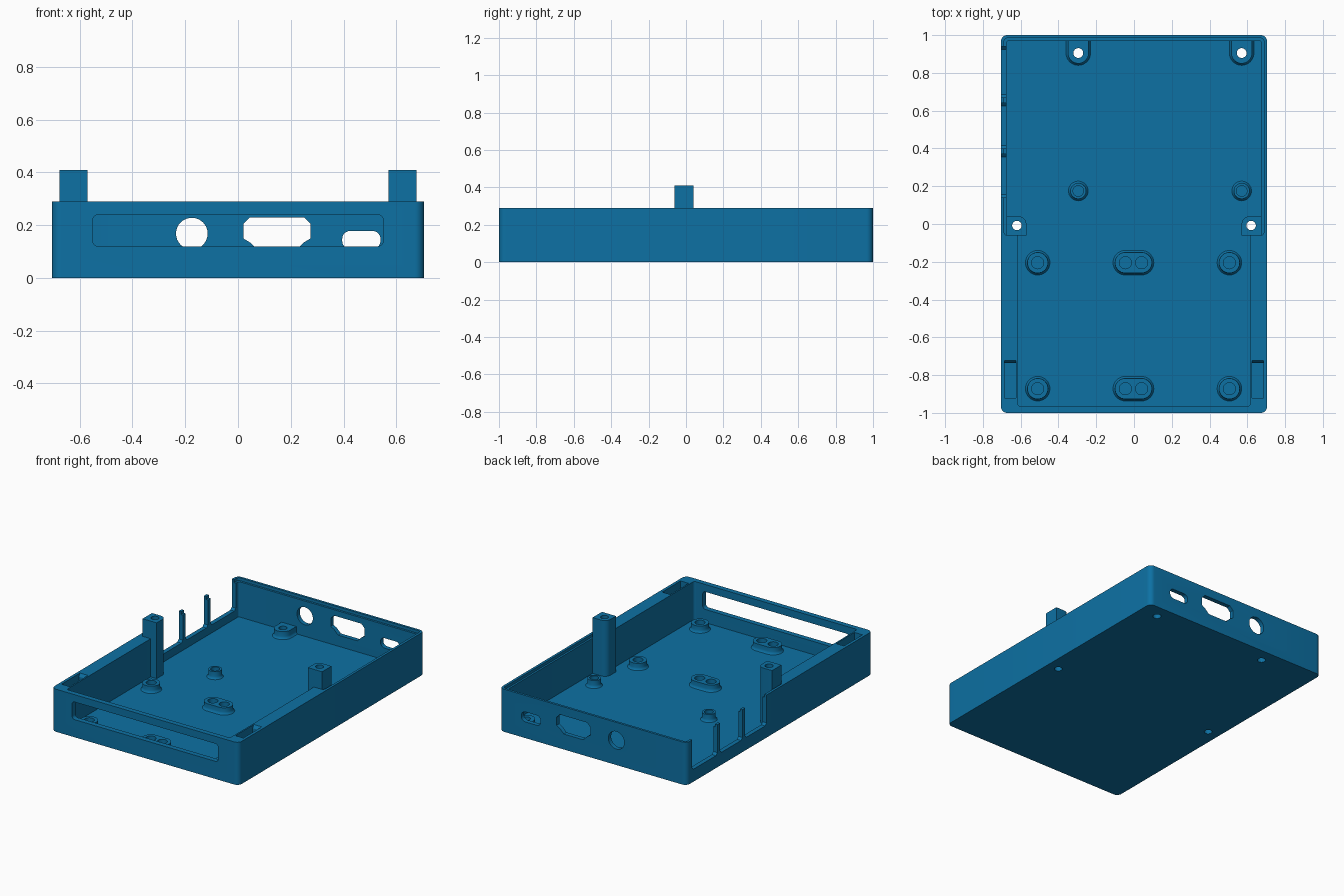
import bpy, bmesh, math
from mathutils import Vector

if "Cube" in bpy.data.objects:
    bpy.data.objects.remove(bpy.data.objects["Cube"])

blue = bpy.data.materials.new("enclosure blue")
blue.diffuse_color = (0.004, 0.165, 0.37, 1)
blue.use_nodes = True
blue.node_tree.nodes["Principled BSDF"].inputs["Base Color"].default_value = blue.diffuse_color

FLOOR, TOP = 0.03, 0.29


def rounded(x0, x1, y0, y1, r, seg=8):
    """Counter-clockwise rounded rectangle outline."""
    pts = []
    corners = [(x1 - r, y0 + r, -90), (x1 - r, y1 - r, 0),
               (x0 + r, y1 - r, 90), (x0 + r, y0 + r, 180)]
    for cx, cy, a0 in corners:
        for i in range(seg + 1):
            a = math.radians(a0 + 90 * i / seg)
            pts.append((cx + r * math.cos(a), cy + r * math.sin(a)))
    return clean(pts)


def clean(pts):
    out = []
    for p in pts:
        if not out or math.dist(p, out[-1]) > 1e-5:
            out.append(p)
    if math.dist(out[0], out[-1]) < 1e-5:
        out.pop()
    return out


def circle(x, y, r):
    return rounded(x - r, x + r, y - r, y + r, r)


def loft(name, rings):
    """Closed solid through matching rings of 3D points."""
    bm = bmesh.new()
    vs = [[bm.verts.new(p) for p in ring] for ring in rings]
    n = len(vs[0])
    for a, b in zip(vs, vs[1:]):
        for i in range(n):
            j = (i + 1) % n
            bm.faces.new((a[i], a[j], b[j], b[i]))
    bm.faces.new(vs[0][::-1])
    bm.faces.new(vs[-1])
    bmesh.ops.recalc_face_normals(bm, faces=bm.faces)
    me = bpy.data.meshes.new(name)
    bm.to_mesh(me)
    bm.free()
    me.materials.append(blue)
    ob = bpy.data.objects.new(name, me)
    bpy.context.collection.objects.link(ob)
    return ob


def prism(name, outline, a, b, axis="z"):
    place = {"z": lambda p, q, h: (p, q, h),
             "y": lambda p, q, h: (p, h, q),
             "x": lambda p, q, h: (h, p, q)}[axis]
    return loft(name, [[place(p, q, h) for p, q in outline] for h in (a, b)])


def boolean(target, other, op="DIFFERENCE"):
    mod = target.modifiers.new("bool", "BOOLEAN")
    mod.operation, mod.solver, mod.object = op, "EXACT", other
    bpy.context.view_layer.objects.active = target
    bpy.ops.object.modifier_apply(modifier=mod.name)
    bpy.data.objects.remove(other)


# Tray shell: thin walls at the back, thick side walls at the front
case = prism("case", rounded(-0.705, 0.705, -1, 1, 0.035), 0, TOP)
boolean(case, prism("front_cavity", rounded(-0.615, 0.615, -0.965, 0.1, 0.015), FLOOR, 0.5))
boolean(case, prism("back_cavity", rounded(-0.675, 0.675, -0.06, 0.97, 0.012), FLOOR, 0.5))
# Small lid step around the rear rim
boolean(case, prism("lid_step", rounded(-0.688, 0.688, -0.06, 0.984, 0.018), TOP - 0.02, 0.5))

# Front window
boolean(case, prism("window", rounded(-0.55, 0.55, 0.12, 0.24, 0.02), -1.1, -0.94, "y"))

# Rear connector openings
boolean(case, prism("round_port", circle(-0.175, 0.168, 0.06), 0.9, 1.1, "y"))
port = [(0.075, 0.105), (0.22, 0.105), (0.25, 0.135), (0.275, 0.15), (0.275, 0.205),
        (0.25, 0.23), (0.045, 0.23), (0.02, 0.205), (0.02, 0.15), (0.045, 0.135)]
boolean(case, prism("wide_port", port, 0.9, 1.1, "y"))
boolean(case, prism("small_port", rounded(0.395, 0.54, 0.11, 0.178, 0.03), 0.9, 1.1, "y"))

# Left side openings, leaving two slim fingers
for y0, y1 in ((0.14, 0.37), (0.40, 0.64), (0.67, 0.94)):
    z, c = 0.085, 0.015
    gap = [(y0 + c, z), (y1 - c, z), (y1, z + c), (y1, 0.5), (y0, 0.5), (y0, z + c)]
    boolean(case, prism("side_gap", gap, -0.8, -0.65, "x"))

# Latch pockets in the thick side walls, with a sloped rear end
pocket = [(-0.92, 0.21), (-0.735, 0.21), (-0.735, 0.27), (-0.715, 0.30), (-0.92, 0.30)]
for s in (-1, 1):
    xa, xb = sorted((s * 0.625, s * 0.685))
    boolean(case, prism("latch_pocket", pocket, xa, xb, "x"))


def standoff(name, x, y, r, half, top, hole, offsets, back=0.0, depth=FLOOR):
    """Boss with a flared foot and one or more screw holes."""
    def ring(rr, z):
        if back:
            pts = [(x + rr, back), (x - rr, back)]
            pts += [(x + rr * math.cos(a), y + rr * math.sin(a))
                    for a in (math.pi * (1 + i / 16) for i in range(17))]
        else:
            pts = rounded(x - half - rr, x + half + rr, y - rr, y + rr, rr)
        return [(p, q, z) for p, q in pts]
    ob = loft(name, [ring(r + 0.01, FLOOR - 0.005), ring(r + 0.01, FLOOR),
                     ring(r + 0.003, FLOOR + 0.007), ring(r, FLOOR + 0.018), ring(r, top)])
    for dx in offsets:
        boolean(ob, prism("screw_hole", circle(x + dx, y, hole), depth, 0.6))
        if depth < 0:
            boolean(case, prism("floor_hole", circle(x + dx, y, hole), -0.1, 0.2))
    return ob


parts = [case]
# Board standoffs in the rear half
for x, tag in ((-0.295, "left"), (0.57, "right")):
    parts.append(standoff(f"rear_standoff_{tag}", x, 0.905, 0.055, 0, 0.08, 0.026,
                          (0,), back=0.975, depth=-0.1))
    parts.append(standoff(f"middle_standoff_{tag}", x, 0.175, 0.042, 0, 0.08, 0.028, (0,)))

# Single and double standoffs in the front half
for y, row in ((-0.205, "inner"), (-0.872, "outer")):
    for x, tag in ((-0.51, "left"), (0.505, "right")):
        parts.append(standoff(f"{row}_standoff_{tag}", x, y, 0.055, 0, 0.075, 0.032, (0,)))
    parts.append(standoff(f"{row}_double_standoff", -0.003, y, 0.055, 0.043, 0.075, 0.032,
                          (-0.043, 0.043)))

# Tall lid posts with rounded inner rear corners
for s, tag in ((-1, "left"), (1, "right")):
    r = 0.04
    arc = [(0.57 + r - r * math.cos(a), 0.04 - r + r * math.sin(a))
           for a in (math.pi / 2 * i / 8 for i in range(9))]
    outline = [(0.676, -0.061), (0.57, -0.061)] + arc + [(0.676, 0.04)]
    post = prism(f"lid_post_{tag}", [(s * p, q) for p, q in outline], FLOOR - 0.005, 0.41)
    boolean(post, prism("post_hole", circle(s * 0.62, -0.008, 0.025), -0.1, 0.6))
    boolean(case, prism("floor_hole", circle(s * 0.62, -0.008, 0.025), -0.1, 0.2))
    parts.append(post)

# Smooth curved walls while keeping edges crisp
bpy.ops.object.select_all(action="DESELECT")
for ob in parts:
    ob.select_set(True)
bpy.context.view_layer.objects.active = case
bpy.ops.object.shade_smooth_by_angle(angle=math.radians(30))
